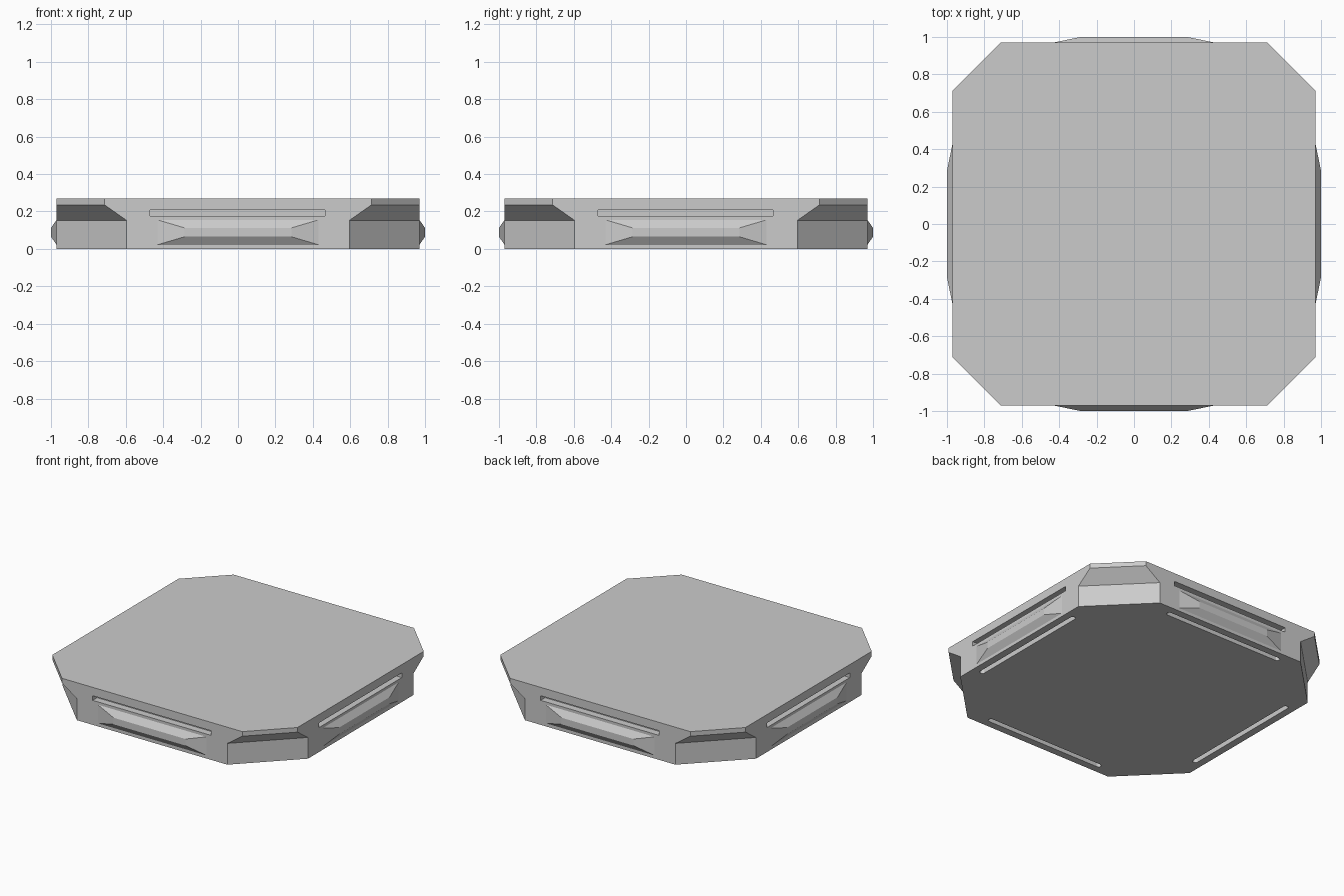
import bpy, bmesh
from math import pi, cos, sin
from mathutils import Matrix, Vector

cube = bpy.data.objects.get("Cube")
if cube:
    bpy.data.objects.remove(cube, do_unlink=True)

HALF = 0.97  # half width of the slab

grey = bpy.data.materials.new("light_grey")
grey.use_nodes = True
colour = (0.6, 0.6, 0.6, 1)
grey.diffuse_color = colour
grey.node_tree.nodes["Principled BSDF"].inputs["Base Color"].default_value = colour


def loft(bm, rings):
    """Join equal-sized closed rings of points and cap both ends."""
    loops = [[bm.verts.new(p) for p in ring] for ring in rings]
    n = len(loops[0])
    for a, b in zip(loops, loops[1:]):
        for i in range(n):
            j = (i + 1) % n
            bm.faces.new((a[i], a[j], b[j], b[i]))
    bm.faces.new(loops[0])
    bm.faces.new(loops[-1])


def finish(bm, name):
    bmesh.ops.recalc_face_normals(bm, faces=bm.faces)
    mesh = bpy.data.meshes.new(name)
    bm.to_mesh(mesh)
    bm.free()
    mesh.materials.append(grey)
    obj = bpy.data.objects.new(name, mesh)
    bpy.context.collection.objects.link(obj)
    return obj


def octagon(c, z):
    corners = [(HALF, c), (c, HALF), (-c, HALF), (-HALF, c),
               (-HALF, -c), (-c, -HALF), (c, -HALF), (HALF, -c)]
    return [(x, y, z) for x, y in corners]


# Slab with corner cuts that step inward below the rim
bm = bmesh.new()
loft(bm, [octagon(0.595, 0), octagon(0.595, 0.152),
          octagon(0.713, 0.235), octagon(0.713, 0.268)])
slab = finish(bm, "slab")

# Cutters for the side grooves and the round-ended underside slots
bm = bmesh.new()
for k in range(4):
    turn = Matrix.Rotation(k * pi / 2, 3, 'Z')
    groove = [(-0.47, 0.175), (0.465, 0.175), (0.465, 0.208), (-0.47, 0.208)]
    loft(bm, [[turn @ Vector((x, y, z)) for x, z in groove]
              for y in (-HALF - 0.05, -HALF + 0.05)])
    r, reach = 0.018, 0.455
    capsule = []
    for side in (1, -1):
        for s in range(9):
            a = -pi / 2 + pi * s / 8
            capsule.append((side * (reach + r * cos(a)), side * r * sin(a) - 0.9))
    loft(bm, [[turn @ Vector((x, y, z)) for x, y in capsule] for z in (-0.05, 0.07)])
cutter = finish(bm, "slot_cutter")
cutter.hide_render = True

cut = slab.modifiers.new("slots", 'BOOLEAN')
cut.operation = 'DIFFERENCE'
cut.solver = 'EXACT'
cut.object = cutter
bpy.context.view_layer.objects.active = slab
bpy.ops.object.modifier_apply(modifier=cut.name)
bpy.data.objects.remove(cutter, do_unlink=True)

# Bevelled raised pad on each side: (half length, low z, high z, distance out)
PAD = [(0.43, 0.022, 0.155, HALF - 0.01), (0.43, 0.022, 0.155, HALF),
       (0.285, 0.065, 0.112, 1.0)]
for k, name in enumerate(("front", "left", "back", "right")):
    turn = Matrix.Rotation(k * pi / 2, 3, 'Z')
    bm = bmesh.new()
    loft(bm, [[turn @ Vector(p) for p in
               ((-w, -d, lo), (w, -d, lo), (w, -d, hi), (-w, -d, hi))]
              for w, lo, hi, d in PAD])
    finish(bm, name + "_pad")
